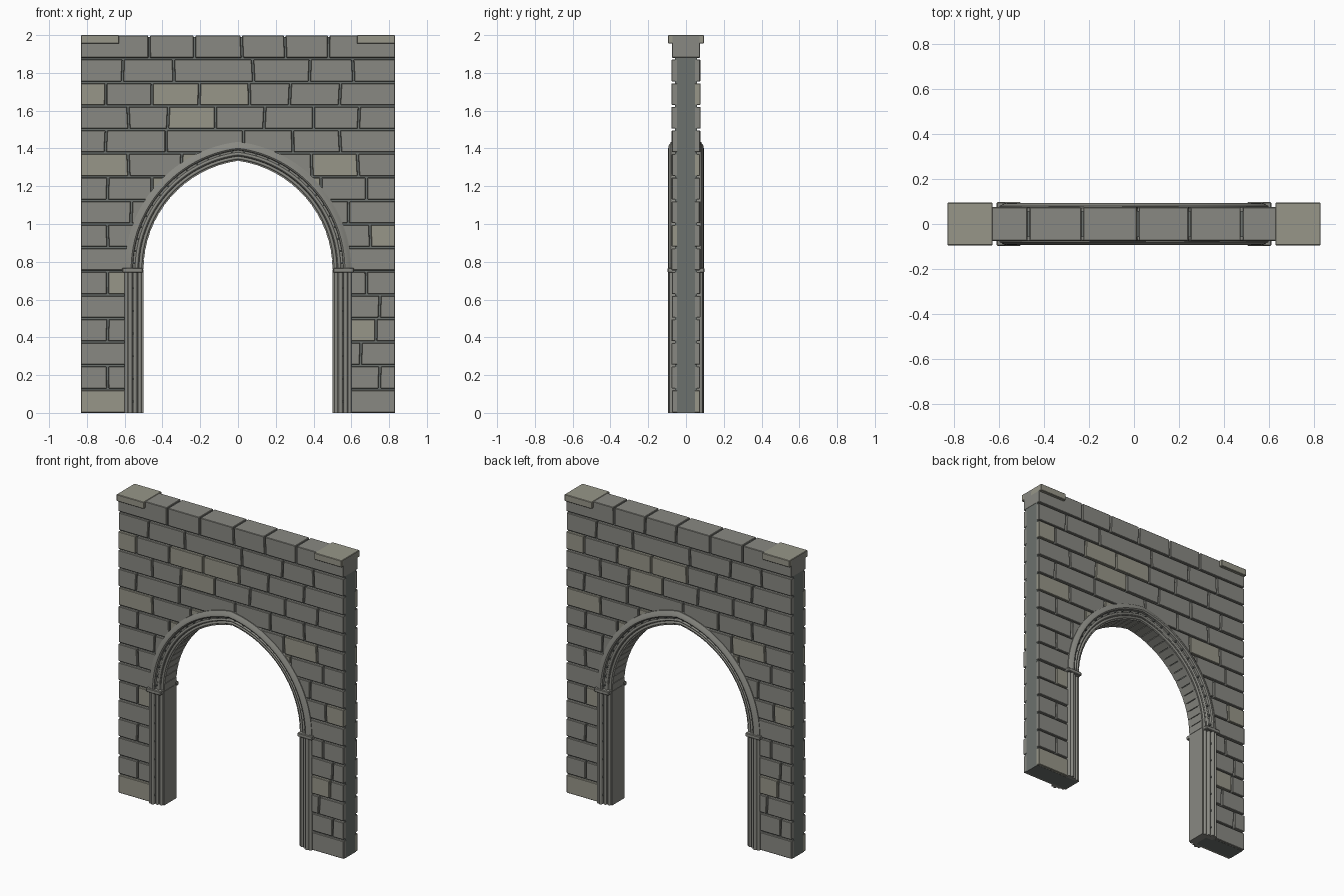
import bpy, bmesh, math, random

if "Cube" in bpy.data.objects:
    bpy.data.objects.remove(bpy.data.objects["Cube"])
random.seed(4)

SPRING, HALF, OFF, N = 0.76, 0.5, 0.08, 24   # pointed arch: arc centres at x = -/+OFF


def mat(name, c):
    m = bpy.data.materials.new(name)
    m.diffuse_color = (*c, 1)
    m.use_nodes = True
    m.node_tree.nodes["Principled BSDF"].inputs["Base Color"].default_value = m.diffuse_color
    return m


STONE = mat("stone", (0.25, 0.25, 0.225))
LIGHT = mat("light_stone", (0.31, 0.305, 0.25))
DARK = mat("mortar", (0.15, 0.165, 0.155))


def arch_point(d, t):
    """Point on the right half of the arch, d outside the opening, t 0..1 spring to apex."""
    r = HALF + OFF + d
    a = t * math.acos(OFF / r)
    return r * math.cos(a) - OFF, SPRING + r * math.sin(a)


def half_path(d):
    return [(HALF + d, 0)] + [arch_point(d, i / N) for i in range(N + 1)]


def finish(name, bm, *mats):
    bmesh.ops.recalc_face_normals(bm, faces=bm.faces[:])
    me = bpy.data.meshes.new(name)
    bm.to_mesh(me)
    bm.free()
    for m in mats:
        me.materials.append(m)
    ob = bpy.data.objects.new(name, me)
    bpy.context.collection.objects.link(ob)
    return ob


def mirror(ob, x=True, y=True):
    m = ob.modifiers.new("mirror", 'MIRROR')
    m.use_axis = (x, y, False)


def bevel(ob, w):
    b = ob.modifiers.new("bevel", 'BEVEL')
    b.width, b.segments = w, 1


def hexa(bm, bottom, top, mi=0):
    """Box-like solid from two matching quads."""
    v = [bm.verts.new(p) for p in bottom + top]
    for q in ((0, 1, 2, 3), (4, 5, 6, 7), (0, 1, 5, 4), (1, 2, 6, 5), (2, 3, 7, 6), (3, 0, 4, 7)):
        bm.faces.new([v[i] for i in q]).material_index = mi


def box(bm, x0, x1, y0, y1, z0, z1, mi=0, skew=(0, 0)):
    a, b = skew
    hexa(bm, [(x0 - a, y0, z0), (x1 - b, y0, z0), (x1 - b, y1, z0), (x0 - a, y1, z0)],
         [(x0 + a, y0, z1), (x1 + b, y0, z1), (x1 + b, y1, z1), (x0 + a, y1, z1)], mi)


def slab(name, pts, hy, m):
    """Outline in x,z extruded to +/- hy."""
    bm = bmesh.new()
    f = bm.faces.new([bm.verts.new((x, -hy, z)) for x, z in pts])
    g = bmesh.ops.extrude_face_region(bm, geom=[f])["geom"]
    bmesh.ops.translate(bm, vec=(0, 2 * hy, 0), verts=[v for v in g if isinstance(v, bmesh.types.BMVert)])
    return finish(name, bm, m)


def opening(d):
    h = half_path(d)
    return h + [(-x, z) for x, z in h[-2::-1]]


# mortar core with the arched opening
slab("wall_core", opening(0.008) + [(-0.83, 0), (-0.83, 1.99), (0.83, 1.99), (0.83, 0)], 0.058, DARK)

# face bricks, vertical joints per course from the bottom up
JOINTS = [
    [], [-.69, .75], [.65], [-.69, .73], [.75], [-.69, .68], [-.56, .57], [-.69, .70],
    [-.565, .585], [-.69, -.455, .44, .68], [-.58, -.3, 0, .39, .635],
    [-.70, -.38, .03, .29, .54], [-.58, -.37, -.12, .14, .40, .64],
    [-.70, -.455, -.205, .06, .275, .54], [-.61, -.34, .08, .38, .61],
    [-.47, -.23, .02, .25, .48]]
bm = bmesh.new()
G = 0.005
for row, joints in enumerate(JOINTS):
    z0, z1 = row * 0.125 + (0.001 if row == 0 else G), (row + 1) * 0.125 - G
    if row < 10 and not any(abs(j) < 0.5 for j in joints):
        joints = sorted(joints + [0])
    skews = [0] + [random.uniform(-.003, .003) for _ in joints] + [0]
    ends = [-0.832 + 0.001] + joints + [0.831]
    top = row == 15
    for i in range(len(ends) - 1):
        x0 = ends[i] + (G if i else 0)
        x1 = ends[i + 1] - (G if i < len(joints) else 0)
        mi = 1 if random.random() < 0.13 else 0
        sk = (skews[i], skews[i + 1])
        if top:      # top course runs through the wall
            box(bm, x0, x1, -0.075, 0.075, z0, 1.997, mi, sk)
        else:        # back face is the front turned half round
            y = 0.075 + random.uniform(-.002, .002)
            box(bm, x0, x1, -y, -0.045, z0, z1, mi, sk)
            box(bm, -x1, -x0, 0.045, y, z0, z1, mi, (-sk[1], -sk[0]))
bricks = finish("face_bricks", bm, STONE, LIGHT)
bevel(bricks, 0.003)
cut = slab("opening_cutter", [(x, z if z else -0.1) for x, z in opening(0.09)], 0.3, STONE)
cut.hide_render = True
cut.hide_set(True)
b = bricks.modifiers.new("opening", 'BOOLEAN')
b.operation, b.object, b.solver = 'DIFFERENCE', cut, 'EXACT'


# moulding swept up the jamb and over the arch, mirrored to all four quarters
def sweep(name, prof, first, last):
    bm = bmesh.new()
    cols = [[bm.verts.new((x, -y, z)) for x, z in half_path(d)[first:last]] for d, y in prof]
    n = len(cols)
    for k in range(n):
        a, c = cols[k], cols[(k + 1) % n]
        for i in range(len(a) - 1):
            bm.faces.new((a[i], a[i + 1], c[i + 1], c[i]))
    bm.faces.new([c[0] for c in cols])
    ob = finish(name, bm, STONE)
    mirror(ob)
    bpy.ops.object.select_all(action='DESELECT')
    ob.select_set(True)
    bpy.context.view_layer.objects.active = ob
    bpy.ops.object.shade_smooth_by_angle(angle=math.radians(35))
    return ob


def roll(d, y, r):
    """Half-round bead on the moulding profile."""
    return [(d - r * math.cos(a), y + r * math.sin(a)) for a in [math.pi * i / 6 for i in range(7)]]


arch_prof = ([(0.002, 0.04), (0.002, 0.062)] + roll(0.016, 0.063, 0.008) + [(0.027, 0.07)]
             + roll(0.037, 0.07, 0.008) + [(0.048, 0.07), (0.056, 0.072), (0.058, 0.088),
             (0.066, 0.094), (0.08, 0.092), (0.092, 0.083), (0.1, 0.08), (0.1, 0.04)])
sweep("arch_moulding", arch_prof, 1, None)
jamb_prof = ([(0, 0.04), (0, 0.066)] + roll(0.02, 0.064, 0.01) + [(0.034, 0.072)]
             + roll(0.045, 0.072, 0.01) + [(0.058, 0.07)] + roll(0.07, 0.084, 0.01)
             + [(0.083, 0.076)] + roll(0.091, 0.08, 0.009) + [(0.1, 0.04)])
sweep("jamb_shafts", jamb_prof, 0, 2)

# jamb lining
bm = bmesh.new()
box(bm, 0.5, 0.55, -0.062, 0.062, 0, SPRING)
mirror(finish("jamb_lining", bm, STONE), True, False)

# voussoirs lining the soffit
bm = bmesh.new()
V = 16
for i in range(V):
    quads = []
    for y in (-0.062, 0.062):
        quads.append([(x, y, z) for x, z in (
            arch_point(0, (i + .04) / V), arch_point(0, (i + .96) / V),
            arch_point(0.05, (i + .96) / V), arch_point(0.05, (i + .04) / V))])
    hexa(bm, *quads)
mirror(finish("soffit_voussoirs", bm, STONE), True, False)

# small studs in the moulding hollow
bm = bmesh.new()
spots = [arch_point(0.052, (i + .5) / 14) for i in range(14)] + [(0.558, 0.06 + 0.12 * i) for i in range(6)]
for x, z in spots:
    box(bm, x - .004, x + .004, -0.082, -0.06, z - .005, z + .005)
mirror(finish("moulding_studs", bm, DARK))

# impost blocks at the springing
bm = bmesh.new()
box(bm, 0.505, 0.613, -0.097, -0.05, 0.742, 0.768)
imp = finish("impost_blocks", bm, STONE)
bevel(imp, 0.004)
mirror(imp)

# end caps on top of the wall
bm = bmesh.new()
box(bm, 0.63, 0.831, -0.095, 0.095, 1.955, 2.0)
cap = finish("end_caps", bm, LIGHT)
bevel(cap, 0.003)
mirror(cap, True, False)
